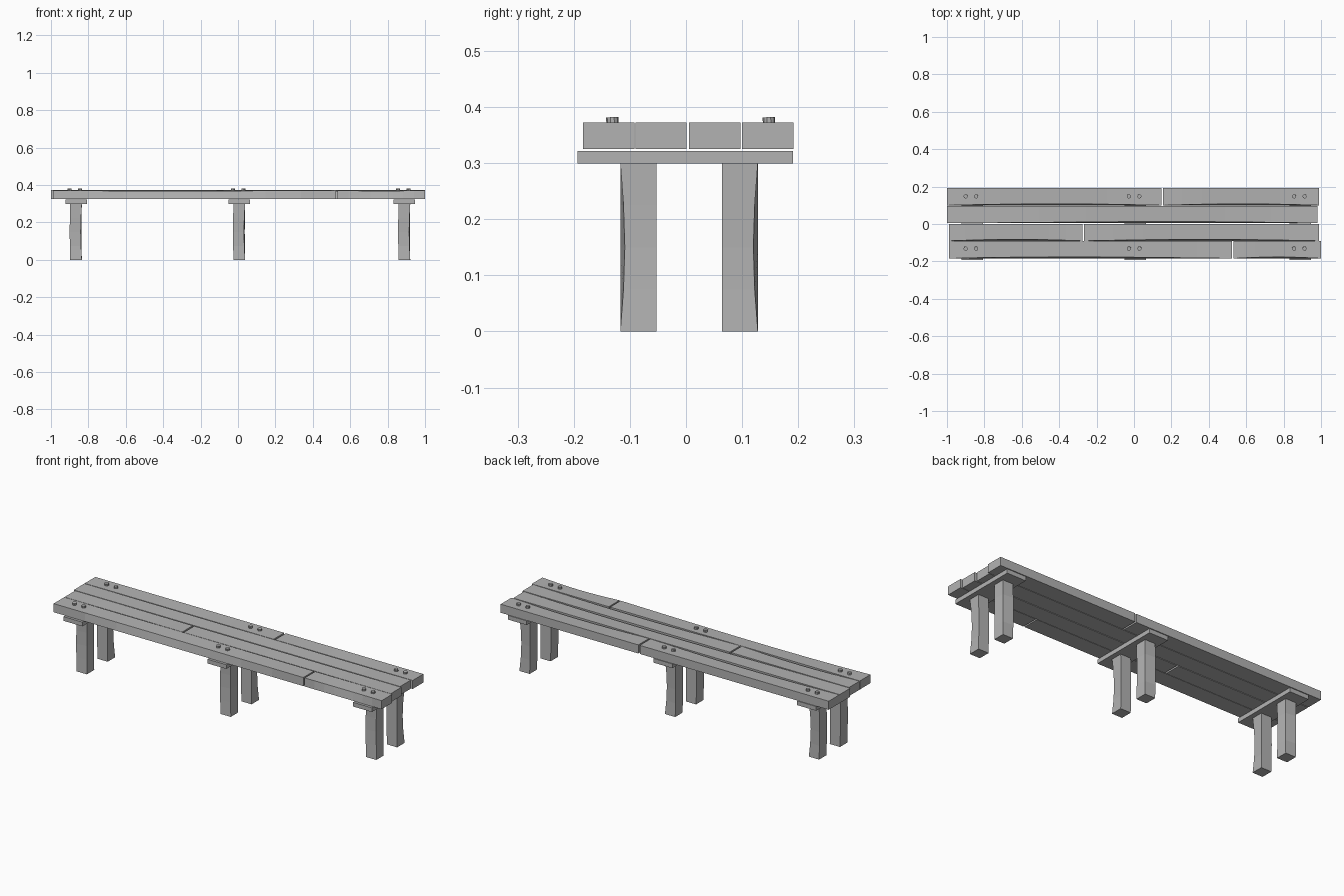
import bpy
import bmesh
import math
from mathutils import Vector, Matrix

cube = bpy.data.objects.get("Cube")
if cube:
    bpy.data.objects.remove(cube, do_unlink=True)

grey = bpy.data.materials.new("weathered grey")
grey.use_nodes = True
grey.diffuse_color = (0.45, 0.45, 0.45, 1)
grey.node_tree.nodes["Principled BSDF"].inputs["Base Color"].default_value = (0.45, 0.45, 0.45, 1)


def finish(name, bm):
    """Turn a bmesh into a named grey object."""
    bmesh.ops.recalc_face_normals(bm, faces=bm.faces)
    mesh = bpy.data.meshes.new(name)
    bm.to_mesh(mesh)
    bm.free()
    mesh.materials.append(grey)
    obj = bpy.data.objects.new(name, mesh)
    bpy.context.collection.objects.link(obj)
    return obj


def loft(name, rings):
    """Skin a row of four-cornered rings and cap both ends."""
    bm = bmesh.new()
    loops = [[bm.verts.new(p) for p in ring] for ring in rings]
    for a, b in zip(loops, loops[1:]):
        for i in range(4):
            j = (i + 1) % 4
            bm.faces.new((a[i], a[j], b[j], b[i]))
    bm.faces.new(loops[0])
    bm.faces.new(loops[-1])
    return finish(name, bm)


def plank(name, x0, x1, y0, y1, peak=0.5, z0=0.325, z1=0.372, steps=8):
    """Board whose upper front edge is worn down along its length."""
    rings = []
    for i in range(steps + 1):
        t = i / steps
        x = x0 + (x1 - x0) * t
        wear = math.sin(math.pi * t ** (math.log(0.5) / math.log(peak)))
        rings.append([Vector((x, y0, z0)), Vector((x, y1, z0)), Vector((x, y1, z1)),
                      Vector((x, y0 + 0.008 * wear, z1 - 0.004 * wear))])
    return loft(name, rings)


def leg(name, x, y, side, height=0.3, steps=4):
    """Square post, hollowed at its outer left edge halfway up."""
    rings = []
    for i in range(steps + 1):
        t = i / steps
        bend = math.sin(math.pi * t)
        inner, outer = y - side * 0.032, y + side * 0.032
        z = height * t
        rings.append([Vector((x - 0.031 - 0.003 * bend, inner, z)),
                      Vector((x + 0.031 - 0.002 * bend, inner, z)),
                      Vector((x + 0.031 - 0.006 * bend, outer - side * 0.008 * bend, z)),
                      Vector((x - 0.031 - 0.003 * bend, outer, z))])
    return loft(name, rings)


def rail(name, x):
    """Flat cross rail under the seat."""
    bm = bmesh.new()
    bmesh.ops.create_cube(bm, size=1, matrix=Matrix.Translation((x, -0.001, 0.3105))
                          @ Matrix.Diagonal((0.115, 0.384, 0.023, 1)))
    return finish(name, bm)


def bolt(name, x, y):
    """Slightly tilted bolt head."""
    bm = bmesh.new()
    bmesh.ops.create_cone(bm, cap_ends=True, segments=10, radius1=0.011, radius2=0.011,
                          depth=0.02, matrix=Matrix.Translation((x, y, 0.372))
                          @ Matrix.Rotation(0.06, 4, "X"))
    return finish(name, bm)


# Seat boards, front to back: row edges, then the pieces along x with the wear peak
rows = [
    ("front", -0.184, -0.092, [(-0.99, 0.525, 0.42), (0.533, 1.0, 0.5)]),
    ("front_inner", -0.09, 0.001, [(-0.99, -0.275, 0.5), (-0.266, 0.99, 0.5)]),
    ("back_inner", 0.005, 0.097, [(-1.0, 0.98, 0.6)]),
    ("back", 0.1, 0.192, [(-1.0, 0.146, 0.5), (0.155, 0.99, 0.5)]),
]
for row, y0, y1, pieces in rows:
    for n, (x0, x1, peak) in enumerate(pieces, 1):
        plank(f"{row}_plank_{n}", x0, x1, y0, y1, peak)

# Three supports, each with a rail, two legs and four bolts
for label, x in (("right", -0.866), ("middle", 0.007), ("left", 0.89)):
    rail(f"{label}_rail", x)
    leg(f"{label}_front_leg", x, -0.085, -1)
    leg(f"{label}_back_leg", x, 0.096, 1)
    for end, y in (("front", -0.131), ("back", 0.148)):
        for n, dx in enumerate((-0.028, 0.028), 1):
            bolt(f"{label}_{end}_bolt_{n}", x - 0.006 + dx, y)
